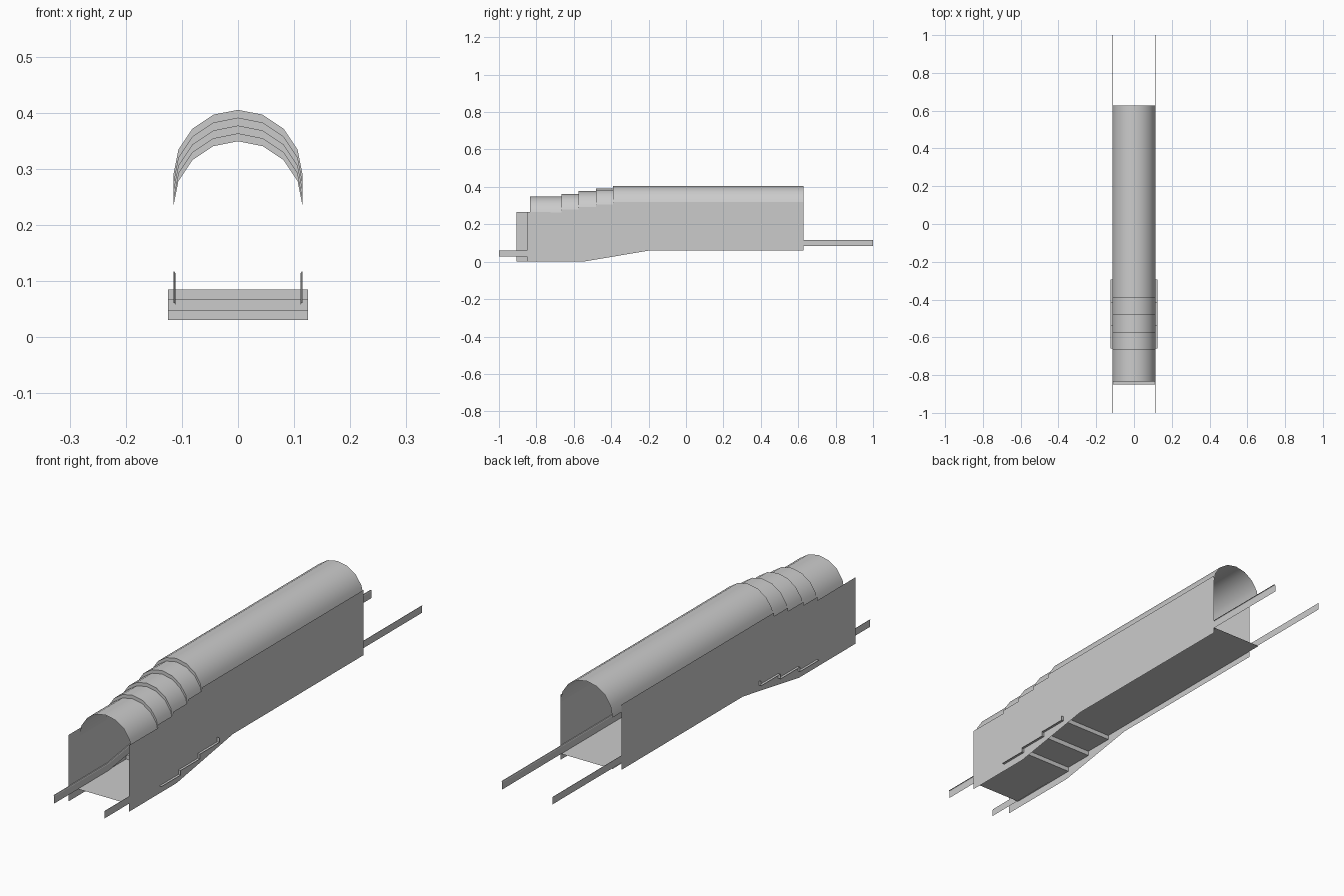
import bpy
from math import pi, sin, cos

if "Cube" in bpy.data.objects:
    bpy.data.objects.remove(bpy.data.objects["Cube"])


def make(name, verts, faces, smooth=False):
    mesh = bpy.data.meshes.new(name)
    mesh.from_pydata(verts, [], faces)
    mesh.update()
    ob = bpy.data.objects.new(name, mesh)
    bpy.context.collection.objects.link(ob)
    if smooth:
        bpy.context.view_layer.objects.active = ob
        ob.select_set(True)
        bpy.ops.object.shade_smooth_by_angle(angle=pi / 6)
        ob.select_set(False)
    return ob


def loft(name, section, stations, smooth=False):
    """Sweep an open (x, z) section through (y, z offset) stations."""
    n = len(section)
    verts = [(x, y, z + dz) for y, dz in stations for x, z in section]
    faces = [(i * n + j, i * n + j + 1, (i + 1) * n + j + 1, (i + 1) * n + j)
             for i in range(len(stations) - 1) for j in range(n - 1)]
    return make(name, verts, faces, smooth)


W = 0.115          # half width of the passage
BACK = 0.627

# Levels of the stepped ceiling: (front y, vault spring height)
levels = [(-0.835, 0.234), (-0.665, 0.248), (-0.575, 0.262),
          (-0.48, 0.276), (-0.39, 0.29)]

# Vaulted ceiling with crescent risers between levels
arc = [(-W * cos(pi * i / 8), W * sin(pi * i / 8)) for i in range(9)]
stations = []
for i, (y, z) in enumerate(levels):
    y_next = levels[i + 1][0] if i < len(levels) - 1 else BACK
    stations += [(y, z), (y_next, z)]
loft("vaulted_ceiling", arc, stations, smooth=True)


# Side walls, stepped along the top and ramped along the bottom
def wall(name, x, front, back):
    pts = [(front, 0), (-0.55, 0), (-0.195, 0.06), (back, 0.06)]
    top = [(front, 0.265)]
    for i in range(1, len(levels)):
        y = levels[i][0]
        top += [(y, levels[i - 1][1] + 0.03), (y, levels[i][1] + 0.03)]
    top.append((back, 0.32))
    pts += reversed(top)
    loop = list(range(len(pts)))
    make(name, [(x, y, z) for y, z in pts], [loop if x > 0 else loop[::-1]])


wall("right_wall", W, -0.85, BACK)
wall("left_wall", -W, -0.905, BACK - 0.055)

# Lower floor, stairs (slightly wider than the walls), upper floor
loft("lower_floor", [(-W, 0), (W, 0)], [(-0.85, 0.03), (-0.66, 0.03)])
loft("stairs", [(-0.125, 0), (0.125, 0)],
     [(-0.66, 0.03), (-0.54, 0.03), (-0.54, 0.048), (-0.417, 0.048),
      (-0.417, 0.067), (-0.295, 0.067), (-0.295, 0.085)])
loft("upper_floor", [(-W, 0), (W, 0)], [(-0.295, 0.085), (BACK, 0.085)])

# Baseboards running the whole length and following the stairs
base = loft("baseboards", [(0.111, 0), (0.111, 0.027), (0.1125, 0.031), (W, 0.032)],
            [(-1, 0.029), (-0.66, 0.029), (-0.295, 0.085), (1, 0.085)])
base.modifiers.new("mirror", "MIRROR")
